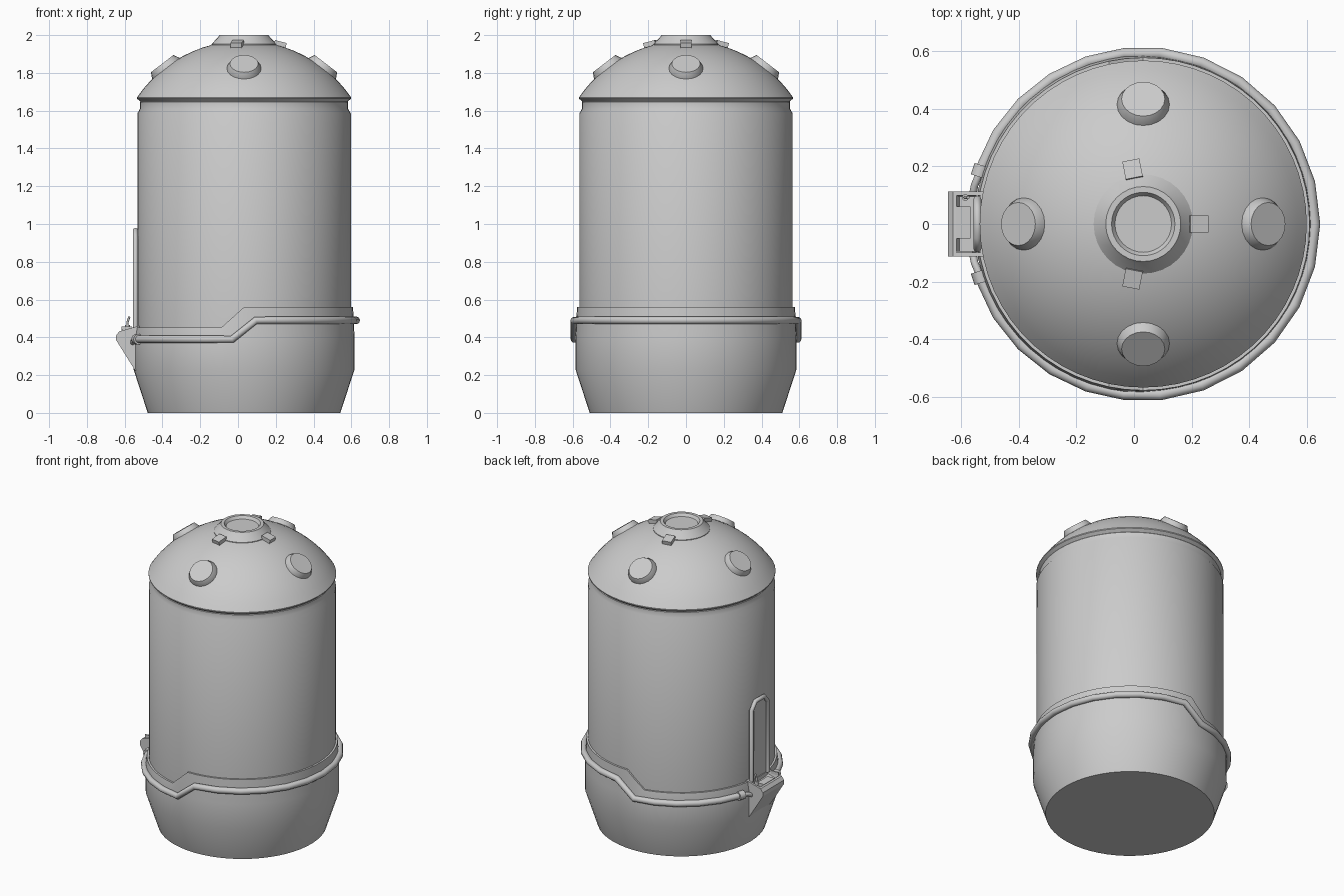
import bpy, bmesh
from math import sin, cos, radians, sqrt, asin, pi
from mathutils import Vector, Matrix

if "Cube" in bpy.data.objects:
    bpy.data.objects.remove(bpy.data.objects["Cube"])

CX = 0.032          # tank axis in x
DOME_R, DOME_Z = 0.686, 1.284   # dome sphere radius and centre height


def finish(name, bm, smooth=35):
    bmesh.ops.remove_doubles(bm, verts=bm.verts, dist=1e-5)
    bmesh.ops.recalc_face_normals(bm, faces=bm.faces)
    me = bpy.data.meshes.new(name)
    bm.to_mesh(me)
    bm.free()
    ob = bpy.data.objects.new(name, me)
    bpy.context.collection.objects.link(ob)
    if smooth:
        bpy.ops.object.select_all(action='DESELECT')
        ob.select_set(True)
        bpy.context.view_layer.objects.active = ob
        bpy.ops.object.shade_smooth_by_angle(angle=radians(smooth))
    return ob


def lathe(name, profile, segs=60, matrix=Matrix.Translation((CX, 0, 0))):
    """Revolve (radius, height) points; height may be a function of the angle. Ends are capped."""
    bm = bmesh.new()
    rings = []
    for r, z in profile:
        ring = []
        for i in range(segs):
            a = 2 * pi * i / segs
            h = z(a) if callable(z) else z
            ring.append(bm.verts.new(matrix @ Vector((r * cos(a), r * sin(a), h))))
        rings.append(ring)
    for lo, hi in zip(rings, rings[1:]):
        for i in range(segs):
            j = (i + 1) % segs
            bm.faces.new((lo[i], lo[j], hi[j], hi[i]))
    bm.faces.new(rings[0])
    bm.faces.new(rings[-1])
    return finish(name, bm)


def tube(name, points, radius, res=3):
    cu = bpy.data.curves.new(name, 'CURVE')
    cu.dimensions = '3D'
    cu.bevel_depth = radius
    cu.bevel_resolution = res
    cu.use_fill_caps = True
    sp = cu.splines.new('POLY')
    sp.points.add(len(points) - 1)
    for p, co in zip(sp.points, points):
        p.co = (*co, 1)
    ob = bpy.data.objects.new(name, cu)
    bpy.context.collection.objects.link(ob)
    return ob


def box(name, size, matrix):
    bm = bmesh.new()
    bmesh.ops.create_cube(bm, size=1, matrix=matrix @ Matrix.Diagonal((*size, 1)))
    return finish(name, bm, 0)


def prism(bm, outline, axis_vec):
    """Extrude a closed outline along a vector."""
    face = bm.faces.new([bm.verts.new(p) for p in outline])
    new = bmesh.ops.extrude_face_region(bm, geom=[face])['geom']
    bmesh.ops.translate(bm, vec=axis_vec, verts=[v for v in new if isinstance(v, bmesh.types.BMVert)])


def around(angle, r, z):
    a = radians(angle)
    return (CX + r * cos(a), r * sin(a), z)


# stepped top edge of the lower shell: high on +x, low on -x
def shell_top(a):
    d = abs((a + pi) % (2 * pi) - pi) * 180 / pi
    return 0.56 - 0.108 * min(1, max(0, (d - 90) / 12))


lathe("lower_shell", [(0.51, 0), (0.585, 0.23), (0.585, 0.40),
                      (0.577, shell_top), (0.56, shell_top)])

# main cylinder with the groove under the dome
lathe("tank_body", [(0.56, 0.3), (0.565, 0.4), (0.565, 1.585), (0.551, 1.61),
                    (0.551, 1.645), (0.54, 1.66)])

# dome with a thin lip
dome = [(0.545, 1.645), (0.567, 1.664)]
for k in range(11):
    t = asin(0.567 / DOME_R) * (1 - k / 12)
    dome.append((DOME_R * sin(t), DOME_Z + DOME_R * cos(t)))
lathe("dome_lid", dome)

# top cap with recessed centre
lathe("top_cap", [(0.172, 1.93), (0.172, 1.952), (0.137, 1.99), (0.130, 2.0),
                  (0.11, 2.0), (0.098, 1.982)], 32)

# four angled ports on the dome
for i in range(4):
    m = (Matrix.Translation((CX, 0, DOME_Z)) @ Matrix.Rotation(i * pi / 2, 4, 'Z')
         @ Matrix.Rotation(radians(37.5), 4, 'Y'))
    lathe(f"dome_port_{i + 1}", [(0.091, 0.665), (0.091, 0.682), (0.075, 0.712)], 20, m)

# clips around the cap
for i, a in enumerate((0, 101, -101)):
    m = (Matrix.Translation((CX, 0, 0)) @ Matrix.Rotation(radians(a), 4, 'Z')
         @ Matrix.Translation((0.191, 0, 1.95)) @ Matrix.Rotation(radians(14), 4, 'Y'))
    box(f"cap_clip_{i + 1}", (0.064, 0.06, 0.032), m)

# pipe around the shell, dropping with the step
low, high = 0.39, 0.49
left = [(a, low) for a in (-162, -148, -135, -122, -109, -96)]
mid = [(-84 + 14 * k, high) for k in range(13)]
right = [(-a, z) for a, z in reversed(left)]
tube("ring_pipe", [around(a, 0.594, z) for a, z in left + mid + right], 0.02)

# pipe end collars and hooks into the housing
for s, side in ((1, "back"), (-1, "front")):
    tube(f"pipe_collar_{side}", [around(s * 160, 0.594, low), around(s * 164, 0.594, low)], 0.028)
    tube(f"pipe_hook_{side}", [around(s * 163, 0.594, low), around(s * 167, 0.6, low - 0.004),
                               around(s * 170, 0.6, low - 0.02), around(s * 173, 0.595, low - 0.03)], 0.013)

# wedge housing with a recessed tray on top
bm = bmesh.new()
side = [(-0.52, 0.215), (-0.545, 0.225), (-0.645, 0.385), (-0.645, 0.41), (-0.628, 0.432), (-0.52, 0.462)]
prism(bm, [(x, -0.112, z) for x, z in side], (0, 0.224, 0))
bm.normal_update()
bmesh.ops.recalc_face_normals(bm, faces=bm.faces)
top = max(bm.faces, key=lambda f: f.normal.z)
bmesh.ops.inset_region(bm, faces=[top], thickness=0.018)
bmesh.ops.inset_region(bm, faces=[top], thickness=0.006, depth=-0.025)
finish("valve_housing", bm, 0)

# details in the tray: block, lever and slot bar
box("tray_block", (0.05, 0.11, 0.02), Matrix.Translation((-0.592, 0.005, 0.428)))
tube("tray_lever", [(-0.585, 0.092, 0.42), (-0.585, 0.092, 0.48), (-0.575, 0.092, 0.51)], 0.006, 1)
tube("tray_knob", [(-0.585, 0.092, 0.44), (-0.585, 0.092, 0.465)], 0.012, 2)
box("tray_bar", (0.055, 0.008, 0.02), Matrix.Translation((-0.588, -0.097, 0.448)))

# inverted-U level frame with a thin back panel
arch = [(-0.085, 0.45), (-0.085, 0.92), (-0.045, 0.967), (0.045, 0.967), (0.085, 0.92), (0.085, 0.45)]
tube("level_frame", [(-0.543, y, z) for y, z in arch], 0.014, 2)
bm = bmesh.new()
prism(bm, [(-0.539, y, z) for y, z in arch], (0.02, 0, 0))
finish("level_panel", bm, 0)
